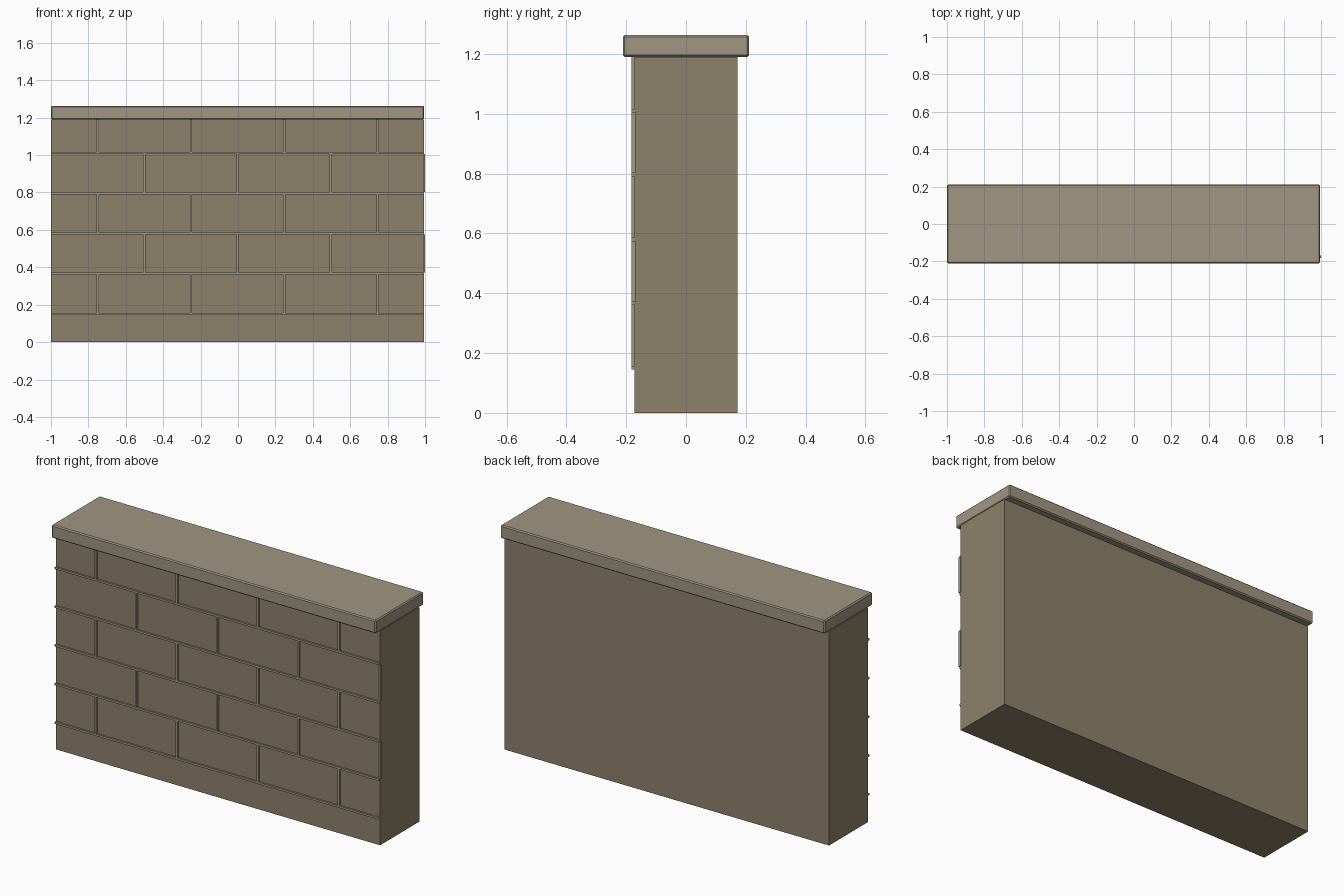
import bpy

if "Cube" in bpy.data.objects:
    bpy.data.objects.remove(bpy.data.objects["Cube"])

X0, X1 = -1.0, 0.9945          # wall ends (end joint reaches x = 1)
JOINT = 0.011                  # mortar line width
BODY_Y, CAP_Y = 0.172, 0.211
BODY_TOP, CAP_TOP = 1.19, 1.263
CX = (X0 + X1) / 2


def material(name, color):
    m = bpy.data.materials.new(name)
    m.diffuse_color = (*color, 1)
    m.use_nodes = True
    m.node_tree.nodes["Principled BSDF"].inputs["Base Color"].default_value = m.diffuse_color
    return m


def box(name, lo, hi, mat, bevel=0):
    bpy.ops.mesh.primitive_cube_add(size=1, location=[(a + b) / 2 for a, b in zip(lo, hi)])
    ob = bpy.context.object
    ob.name = name
    ob.scale = [b - a for a, b in zip(lo, hi)]
    bpy.ops.object.transform_apply(location=False, rotation=False, scale=True)
    ob.data.materials.append(mat)
    if bevel:
        mod = ob.modifiers.new("edge_bevel", 'BEVEL')
        mod.width = bevel
        mod.segments = 1
    return ob


stone = material("stone", (0.27, 0.22, 0.145))
cap_stone = material("cap_stone", (0.35, 0.305, 0.225))
mortar = material("mortar", (0.35, 0.305, 0.225))

# Wall body and overhanging coping
box("wall_body", (X0, -BODY_Y, 0), (X1, BODY_Y, BODY_TOP), stone)
box("coping", (X0, -CAP_Y, BODY_TOP), (X1, CAP_Y, CAP_TOP), cap_stone, 0.006)

# Raised mortar lines on the front: bed joints, then staggered upright joints
front, back = -0.182, -BODY_Y + 0.004
beds = [0.151 + 0.215 * i for i in range(5)]
for row, z in enumerate(beds):
    box(f"bed_joint_{row}", (X0, front, z - JOINT / 2), (X1, back, z + JOINT / 2), mortar)
    top = beds[row + 1] - JOINT / 2 if row < 4 else BODY_TOP
    first = 0.25 if row % 2 == 0 else 0.5
    for k in range(4):
        x = X0 + first + k * (X1 - X0 + 0.0) / 4 if first == 0.25 else X0 + (k + 1) * (X1 - X0) / 4
        box(f"upright_joint_{row}_{k}", (x - JOINT / 2, front, z + JOINT / 2),
            (x + JOINT / 2, back, top), mortar)
